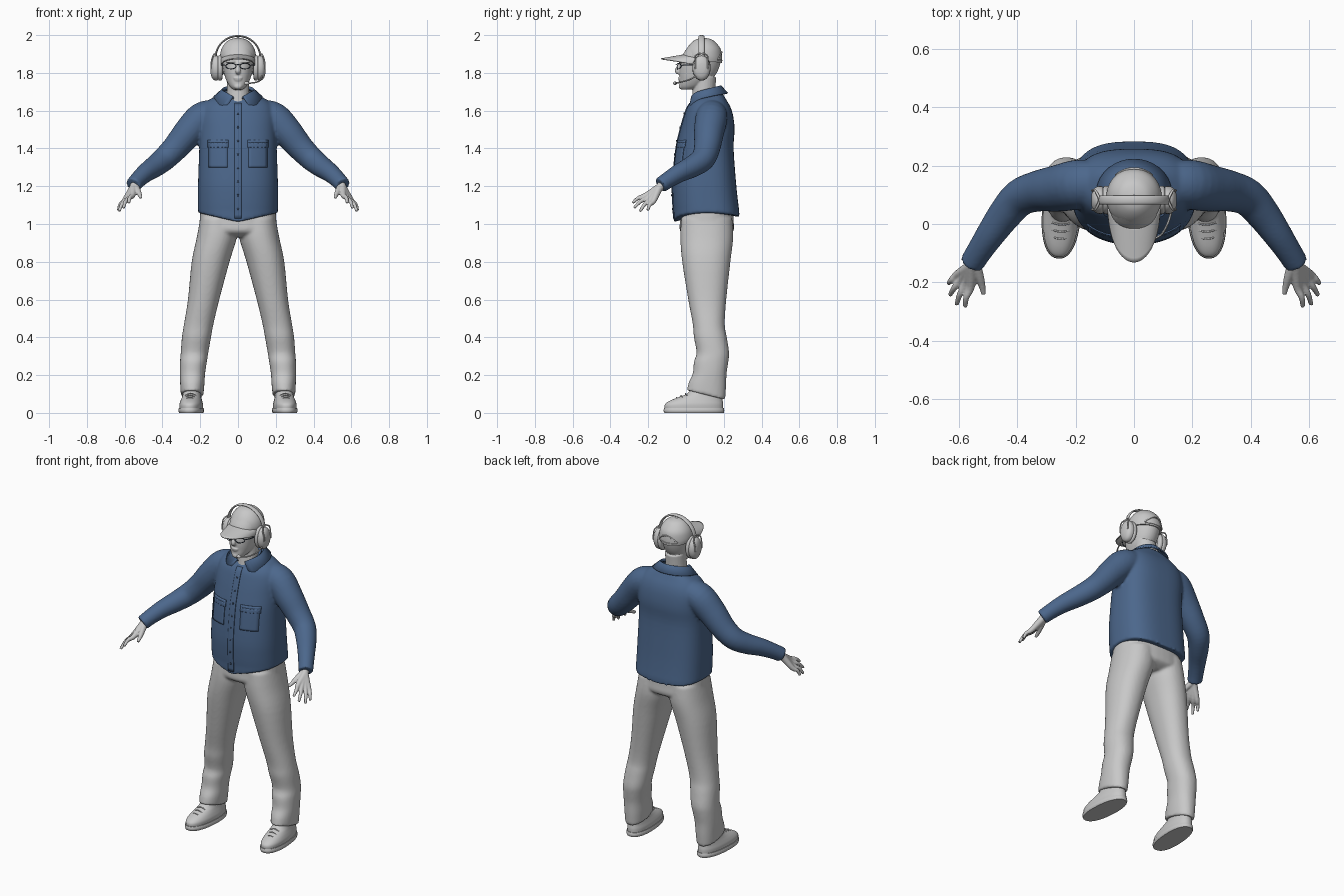
import bpy, bmesh, math
from math import sin, cos, pi, radians
from mathutils import Vector, Matrix
from mathutils.bvhtree import BVHTree

old = bpy.data.objects.get("Cube")
if old:
    bpy.data.objects.remove(old, do_unlink=True)


def material(name, colour):
    m = bpy.data.materials.new(name)
    m.use_nodes = True
    m.diffuse_color = (*colour, 1)
    for node in m.node_tree.nodes:
        if node.type == 'BSDF_PRINCIPLED':
            node.inputs["Base Color"].default_value = (*colour, 1)
    return m


GREY = material("light grey", (.58, .58, .58))
BLUE = material("shirt blue", (.072, .136, .262))
NAVY = material("frame navy", (.03, .05, .09))


def finish(name, bm, mat, voxel=0, smooth=4, solid=0):
    """Turn a bmesh into a smooth object, optionally fused into one skin."""
    bmesh.ops.recalc_face_normals(bm, faces=bm.faces)
    mesh = bpy.data.meshes.new(name)
    bm.to_mesh(mesh)
    bm.free()
    mesh.materials.append(mat)
    ob = bpy.data.objects.new(name, mesh)
    bpy.context.collection.objects.link(ob)
    if voxel:
        mod = ob.modifiers.new("fuse", 'REMESH')
        mod.mode, mod.voxel_size, mod.use_smooth_shade = 'VOXEL', voxel, True
        mod = ob.modifiers.new("soften", 'SMOOTH')
        mod.factor, mod.iterations = .5, smooth
    if solid:
        mod = ob.modifiers.new("thickness", 'SOLIDIFY')
        mod.thickness, mod.offset = solid, 0
    bpy.ops.object.select_all(action='DESELECT')
    ob.select_set(True)
    bpy.context.view_layer.objects.active = ob
    bpy.ops.object.shade_smooth_by_angle(angle=radians(45))
    return ob


def spline(points, steps=4):
    """Catmull-Rom interpolation through tuples of any length."""
    out = []
    for i in range(len(points) - 1):
        a, b, c, d = (points[max(0, min(len(points) - 1, i + k))] for k in (-1, 0, 1, 2))
        for s in range(steps):
            t = s / steps
            out.append(tuple(q + t * (r - p + t * (2 * p - 5 * q + 4 * r - s4 + t * (3 * (q - r) + s4 - p))) / 2
                             for p, q, r, s4 in zip(a, b, c, d)))
    return out + [points[-1]]


def skin(bm, rings, caps=True, loop=True):
    rows = [[bm.verts.new(p) for p in ring] for ring in rings]
    n = len(rows[0])
    for lo, hi in zip(rows, rows[1:]):
        for i in range(n if loop else n - 1):
            j = (i + 1) % n
            bm.faces.new((lo[i], lo[j], hi[j], hi[i]))
    if caps:
        bm.faces.new(rows[0][::-1])
        bm.faces.new(rows[-1])


def loft(bm, keys, side=1, front=2.0, back=2.0, n=40, hem=None):
    """Stack level rings: (height, centre x, half width, front y, back y, tilt)."""
    rings = []
    for k, (z, x, rx, y0, y1, tilt) in enumerate(spline(keys)):
        ring = []
        for i in range(n):
            c, s = cos(2 * pi * i / n), sin(2 * pi * i / n)
            e = 2 / (back if s > 0 else front)
            px = math.copysign(abs(c) ** e, c)
            py = math.copysign(abs(s) ** e, s)
            drop = hem(px, py) if hem and k == 0 else 0
            ring.append((side * (x + rx * px), (y0 + y1) / 2 + (y1 - y0) / 2 * py, z + tilt * py - drop))
        rings.append(ring)
    skin(bm, rings)


def sweep(bm, keys, side=1, n=14, steps=4):
    """Round tube through (x, y, z, radius) points."""
    pts = spline(keys, steps)
    pos = [Vector((side * p[0], p[1], p[2])) for p in pts]
    rings, quat, last = [], None, None
    for i, p in enumerate(pos):
        t = (pos[min(i + 1, len(pos) - 1)] - pos[max(i - 1, 0)]).normalized()
        quat = last.rotation_difference(t) @ quat if last else t.to_track_quat('Z', 'Y')
        last = t
        rings.append([p + quat @ Vector((cos(a), sin(a), 0)) * pts[i][3]
                      for a in (2 * pi * k / n for k in range(n))])
    skin(bm, rings)


def ball(bm, centre, size, n=24):
    mat = Matrix.Translation(centre) @ Matrix.Diagonal((*size, 1))
    bmesh.ops.create_uvsphere(bm, u_segments=n, v_segments=n // 2, radius=1, matrix=mat)


SIDES = (("left", 1), ("right", -1))

# Shirt body and sleeves, fused
bm = bmesh.new()
loft(bm, [(1.06, 0, .212, -.065, .283, 0), (1.13, 0, .212, -.07, .274, 0), (1.23, 0, .211, -.07, .264, 0),
          (1.4, 0, .205, -.052, .252, 0), (1.5, 0, .203, -.03, .257, 0), (1.57, 0, .2, -.01, .25, 0),
          (1.62, 0, .185, .008, .235, 0), (1.655, 0, .155, .03, .212, .005),
          (1.68, 0, .105, .04, .19, .015), (1.695, 0, .07, .05, .17, .02)],
     front=2.3, back=2.8, n=64,
     hem=lambda x, y: .05 * (1 - abs(x)) if y < 0 else .022 * (1 - abs(x) ** 3))
for _, s in SIDES:
    sweep(bm, [(.12, .14, 1.585, .075), (.19, .135, 1.56, .085), (.26, .122, 1.488, .08), (.33, .112, 1.405, .07),
               (.39, .09, 1.345, .064), (.44, .035, 1.305, .058), (.49, -.035, 1.27, .05),
               (.53, -.095, 1.233, .044), (.555, -.135, 1.205, .042)], s, n=24)
shirt = finish("shirt", bm, BLUE, .008, 5)
bpy.context.view_layer.update()
tree = BVHTree.FromObject(shirt, bpy.context.evaluated_depsgraph_get())


def chest(x, z, lift=.002):
    hit = tree.ray_cast(Vector((x, -1, z)), Vector((0, 1, 0)))[0]
    return Vector((x, (hit.y if hit else 0) - lift, z))


# Button strip, pockets and buttons lying on the chest
def patch(name, x0, x1, z0, z1, n=12):
    b = bmesh.new()
    skin(b, [[chest(x0 + (x1 - x0) * i / 6, z0 + (z1 - z0) * k / n) for i in range(7)]
             for k in range(n + 1)], caps=False, loop=False)
    finish(name, b, BLUE, solid=.005)


patch("button_strip", -.018, .018, 1.03, 1.64, 30)
for label, s in SIDES:
    patch(label + "_pocket", s * .055, s * .155, 1.3, 1.43)
    patch(label + "_pocket_flap", s * .05, s * .16, 1.405, 1.445, 4)
bm = bmesh.new()
for k in range(8):
    ball(bm, chest(0, 1.08 + .072 * k, .005), (.006, .003, .006), 10)
finish("buttons", bm, NAVY)

# Folded collar with two front points
bm = bmesh.new()
rows = [[], [], []]
for i in range(41):
    u = i / 20 - 1
    near = abs(u) ** 8
    for row, (rx, ry, lift, gap) in zip(rows, ((.075, .07, 1.7, 16), (.085, .08, 1.71, 18), (.127, .115, 1.672, 38))):
        a = u * radians(180 - gap)
        z = lift + .02 * cos(a) - near * (.06 if rx > .1 else .02)
        row.append((rx * sin(a), .105 + ry * cos(a), z))
skin(bm, rows, caps=False, loop=False)
finish("collar", bm, BLUE, solid=.008)

# Undershirt neckline
bm = bmesh.new()
loft(bm, [(1.6, 0, .075, .02, .16, 0), (1.66, 0, .068, .03, .16, .01), (1.685, 0, .062, .038, .158, .02)])
finish("undershirt", bm, GREY)

# Trousers: seat and both legs, fused
bm = bmesh.new()
loft(bm, [(1.12, 0, .195, -.03, .25, 0), (1.02, 0, .203, -.032, .252, 0), (.96, 0, .2, -.03, .25, 0),
          (.93, 0, .12, .02, .2, 0)], front=2.4, back=2.4)
for _, s in SIDES:
    loft(bm, [(.095, .243, .06, .005, .207, -.025), (.15, .242, .064, .015, .212, -.012),
              (.21, .241, .067, .036, .215, 0), (.27, .236, .071, .042, .224, 0), (.32, .23, .073, .056, .228, 0),
              (.4, .22, .077, .042, .216, 0), (.47, .208, .078, .036, .205, 0), (.6, .182, .083, .012, .213, 0),
              (.8, .145, .1, -.02, .235, 0), (.93, .112, .106, -.03, .25, 0), (1.03, .1, .1, -.025, .245, 0)],
         s, front=2.2, back=2.2)
finish("trousers", bm, GREY, .008, 4)

# Shoes with soles and laces
for label, s in SIDES:
    turn = Matrix.Translation((s * .245, .08, 0)) @ Matrix.Rotation(s * radians(4), 4, 'Z') @ Matrix.Translation((0, -.08, 0))
    parts = []
    for part, keys in (("sole", [(0, 0, .063, -.115, .2, 0), (.012, 0, .067, -.119, .203, 0), (.026, 0, .064, -.116, .2, 0)]),
                       ("shoe", [(.02, 0, .06, -.113, .197, 0), (.045, 0, .061, -.112, .197, 0),
                                 (.065, 0, .056, -.085, .194, 0), (.085, 0, .05, -.035, .192, 0),
                                 (.105, 0, .047, .01, .19, 0), (.15, 0, .044, .045, .185, 0)])):
        bm = bmesh.new()
        loft(bm, keys, front=2.3, back=2.3)
        bm.transform(turn)
        finish(label + "_" + part, bm, GREY)
    bm = bmesh.new()
    for k in range(3):
        y, z = -.045 + .024 * k, .082 + .011 * k
        sweep(bm, [(-.03, y, z - .012, .003), (0, y - .006, z, .003), (.03, y, z - .012, .003)], n=8)
    bm.transform(turn)
    finish(label + "_laces", bm, GREY)

# Hands: each finger runs from the wrist through its knuckle to the tip
tips = [(.577, -.283, 1.112), (.606, -.275, 1.085), (.629, -.243, 1.067), (.634, -.203, 1.072)]
for label, s in SIDES:
    bm = bmesh.new()
    first, final = Vector((.558, -.212, 1.152)), Vector((.602, -.172, 1.122))
    for k, tip in enumerate(tips):
        knuckle = first.lerp(final, k / 3)
        bend = knuckle.lerp(Vector(tip), .5) + Vector((.006, -.004, .006))
        sweep(bm, [(.54, -.11, 1.22, .022), (.553, -.14, 1.195, .021), (*knuckle, .015), (*bend, .0105), (*tip, .0075)], s)
    sweep(bm, [(.545, -.13, 1.2, .02), (.53, -.175, 1.175, .016), (.52, -.21, 1.155, .012), (.514, -.24, 1.14, .008)], s)
    finish(label + "_hand", bm, GREY, .004, 2)

# Head, nose, lips, ears and neck, fused
bm = bmesh.new()
loft(bm, [(1.712, 0, .026, -.024, .04, 0), (1.73, 0, .045, -.034, .09, 0), (1.765, 0, .064, -.034, .135, 0),
          (1.8, 0, .074, -.036, .163, 0), (1.85, 0, .083, -.032, .182, 0), (1.9, 0, .086, -.015, .186, 0),
          (1.95, 0, .07, .02, .165, 0)], front=2.2)
sweep(bm, [(0, .09, 1.62, .065), (0, .095, 1.7, .06), (0, .1, 1.78, .06)], n=24)
sweep(bm, [(0, -.022, 1.86, .01), (0, -.038, 1.83, .012), (0, -.046, 1.81, .014), (0, -.034, 1.802, .012)])
ball(bm, (0, -.033, 1.772), (.024, .009, .006))
ball(bm, (0, -.031, 1.762), (.02, .009, .006))
ball(bm, (0, -.025, 1.728), (.022, .014, .015))
for _, s in SIDES:
    ball(bm, (s * .085, .085, 1.82), (.012, .022, .034))
    ball(bm, (s * .036, -.028, 1.86), (.028, .011, .008))
finish("head", bm, GREY, .004, 3)

# Cap crown, brim, top button and back strap
bm = bmesh.new()
loft(bm, [(1.865, 0, .092, -.008, .19, -.012), (1.89, 0, .095, -.008, .191, -.008), (1.925, 0, .088, .002, .184, 0),
          (1.955, 0, .07, .024, .163, 0), (1.976, 0, .045, .05, .138, 0), (1.985, 0, .012, .08, .105, 0)])
finish("cap_crown", bm, GREY)
bm = bmesh.new()
rows = []
for j in range(9):
    v = j / 8
    rows.append([])
    for i in range(25):
        u = i / 12 - 1
        a = u * radians(82)
        rows[-1].append(((.094 - .006 * v) * sin(a), .09 - .096 * cos(a) - .125 * v * cos(a) ** .7,
                         1.896 - .022 * v - .03 * u * u))
skin(bm, rows, caps=False, loop=False)
finish("cap_brim", bm, GREY, solid=.006)
bm = bmesh.new()
ball(bm, (0, .09, 1.985), (.009, .009, .005))
finish("cap_button", bm, GREY)
bm = bmesh.new()
for base, rise in ((1.866, 0), (1.87, .04)):
    sweep(bm, [(.096 * sin(a), .092 + .098 * cos(a), base + rise * cos(a * 2.2), .004)
               for a in (radians(10 * k - 40) for k in range(9))], n=8)
finish("cap_strap", bm, GREY)

# Headset: band, ear cups, cushions and microphone
bm = bmesh.new()
sweep(bm, [(.118 * sin(a), 0, 1.883 + .112 * cos(a), .005) for a in (radians(10 * k - 100) for k in range(21))], n=12)
bm.transform(Matrix.Translation((0, .082, 0)) @ Matrix.Diagonal((1, 3, 1, 1)))
finish("headset_band", bm, GREY)
for label, s in SIDES:
    for part, keys in (("ear_cushion", [(.082, .035), (.086, .046), (.1, .048), (.106, .042)]),
                       ("ear_cup", [(.104, .04), (.11, .047), (.128, .045), (.14, .034), (.146, .018)])):
        bm = bmesh.new()
        sweep(bm, [(x, 0, 0, r) for x, r in keys], s, n=32)
        bm.transform(Matrix.Translation((0, .082, 1.826)) @ Matrix.Diagonal((1, 1, 1.4, 1)))
        finish(label + "_" + part, bm, GREY)
    bm = bmesh.new()
    for y in (.05, .114):
        sweep(bm, [(.116, .082, 1.905, .005), (.132, y, 1.89, .004), (.142, y, 1.85, .004), (.142, y, 1.82, .004)], s, n=8)
    finish(label + "_fork", bm, GREY)
bm = bmesh.new()
sweep(bm, [(.128, .06, 1.79, .004), (.122, .02, 1.765, .004), (.095, -.035, 1.75, .004), (.05, -.058, 1.745, .004)], n=8)
ball(bm, (.046, -.058, 1.745), (.014, .01, .01))
finish("microphone", bm, GREY)

# Glasses: rims, bridge and temples
bm = bmesh.new()
for _, s in SIDES:
    sweep(bm, [(.038 + .027 * cos(a), -.046 + .02 * max(0, cos(a)), 1.836 + .015 * sin(a), .0022)
               for a in (2 * pi * k / 16 for k in range(17))], s, n=6, steps=2)
    sweep(bm, [(.064, -.027, 1.84, .0025), (.085, .01, 1.842, .0025), (.088, .07, 1.84, .0025)], s, n=6)
sweep(bm, [(-.011, -.046, 1.842, .002), (0, -.053, 1.845, .002), (.011, -.046, 1.842, .002)], n=6)
finish("glasses", bm, NAVY)
